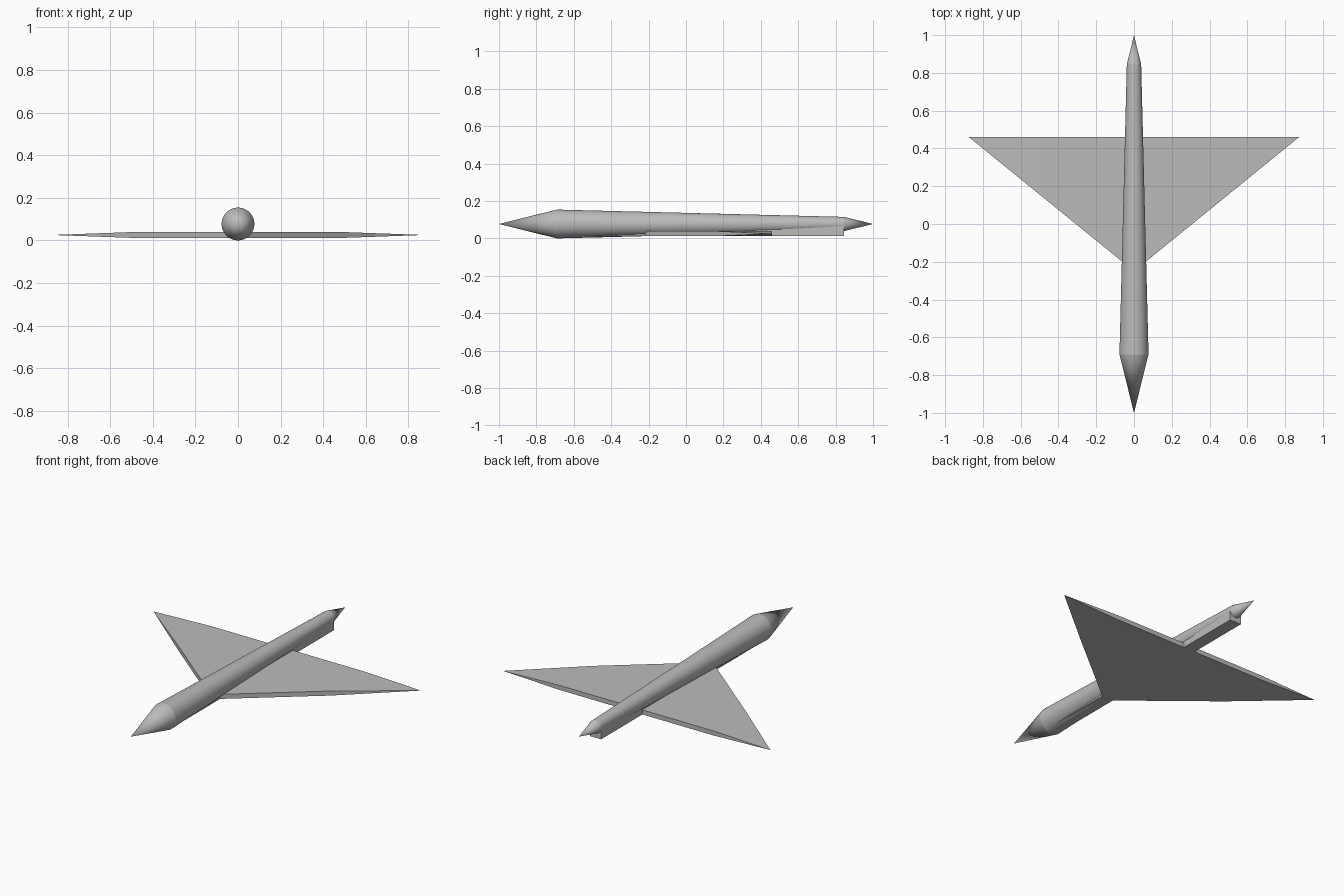
import bpy
import math
from mathutils import Matrix, Vector

cube = bpy.data.objects.get("Cube")
if cube:
    bpy.data.objects.remove(cube, do_unlink=True)

# Single plain grey finish
grey = bpy.data.materials.new("plain grey")
grey.use_nodes = True
colour = (0.5, 0.5, 0.5, 1)
grey.diffuse_color = colour
grey.node_tree.nodes["Principled BSDF"].inputs["Base Color"].default_value = colour

AXIS_Z = 0.077
NOSE_R, TAIL_R = 0.077, 0.038
NOSE_Y, TAIL_Y = -0.69, 0.845
WING_BOTTOM, WING_TOP = 0.012, 0.039
KEEL_HALF = 0.037


def round_part(name, y0, y1, r0, r1):
    """Cone or tapered tube lying along y."""
    bpy.ops.mesh.primitive_cone_add(
        vertices=40, radius1=r0, radius2=r1, depth=y1 - y0,
        location=(0, (y0 + y1) / 2, AXIS_Z), rotation=(-math.pi / 2, 0, 0))
    obj = bpy.context.object
    obj.name = name
    obj.data.materials.append(grey)
    bpy.ops.object.shade_smooth_by_angle(angle=math.radians(35))
    return obj


def mesh_part(name, verts, faces):
    mesh = bpy.data.meshes.new(name)
    mesh.from_pydata(verts, [], faces)
    mesh.materials.append(grey)
    obj = bpy.data.objects.new(name, mesh)
    bpy.context.collection.objects.link(obj)
    return obj


# Fuselage: nose cone, tapered body, tail cone
round_part("nose_cone", -1.0, NOSE_Y, 0, NOSE_R)
round_part("fuselage", NOSE_Y, TAIL_Y, NOSE_R, TAIL_R)
round_part("tail_cone", TAIL_Y, 1.0, TAIL_R, 0)

# Keel box running under the whole body
bpy.ops.mesh.primitive_cube_add(
    size=1, location=(0, (NOSE_Y + TAIL_Y) / 2, (WING_BOTTOM + AXIS_Z) / 2))
keel = bpy.context.object
keel.name = "keel"
keel.scale = (2 * KEEL_HALF, TAIL_Y - NOSE_Y, AXIS_Z - WING_BOTTOM)
keel.data.materials.append(grey)

# Delta wings: constant-thickness inner panel, outer panel tapering to a point
ROOT_LEAD, TRAIL, BREAK_X, TIP_X = -0.22, 0.46, 0.5, 0.874
t = (BREAK_X - KEEL_HALF) / (TIP_X - KEEL_HALF)
break_lead = ROOT_LEAD + t * (TRAIL - ROOT_LEAD)
outline = [(KEEL_HALF, ROOT_LEAD), (BREAK_X, break_lead),
           (BREAK_X, TRAIL), (KEEL_HALF, TRAIL)]
for name, side in (("left_wing", 1), ("right_wing", -1)):
    verts = [(side * x, y, z) for z in (WING_BOTTOM, WING_TOP) for x, y in outline]
    verts.append((side * TIP_X, TRAIL, (WING_BOTTOM + WING_TOP) / 2))
    faces = [(3, 2, 1, 0), (4, 5, 6, 7), (0, 1, 5, 4), (2, 3, 7, 6), (3, 0, 4, 7),
             (1, 2, 8), (6, 5, 8), (5, 1, 8), (2, 6, 8)]
    if side < 0:
        faces = [f[::-1] for f in faces]
    mesh_part(name, verts, faces)
